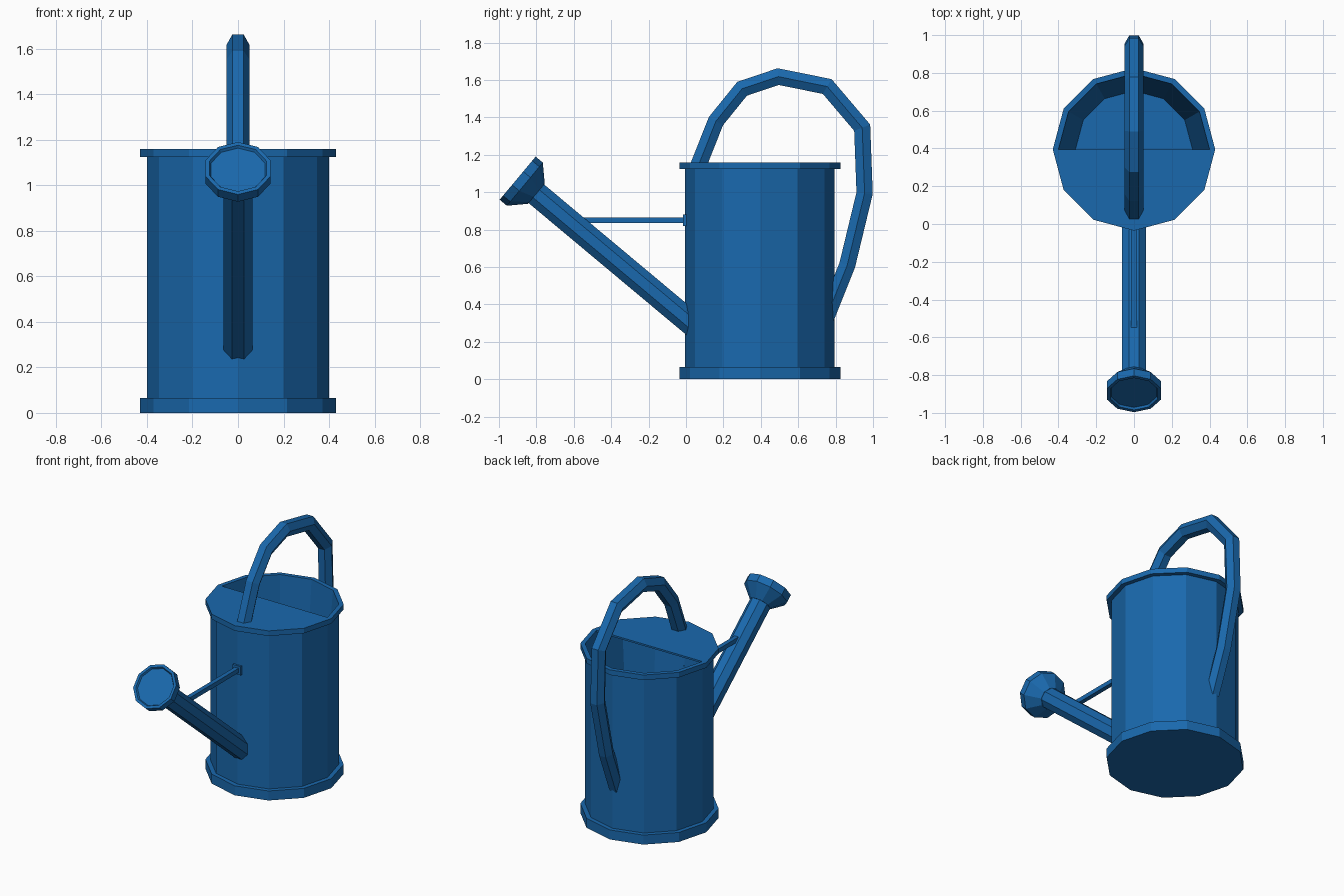
import bpy, bmesh, math
from mathutils import Vector, Matrix

if "Cube" in bpy.data.objects:
    bpy.data.objects.remove(bpy.data.objects["Cube"])

blue = bpy.data.materials.new("blue_paint")
blue.diffuse_color = (0.01, 0.14, 0.42, 1)
blue.use_nodes = True
blue.node_tree.nodes["Principled BSDF"].inputs["Base Color"].default_value = blue.diffuse_color
CY = 0.395  # body centre in y


def finish(name, bm):
    bmesh.ops.remove_doubles(bm, verts=bm.verts, dist=1e-5)
    bmesh.ops.recalc_face_normals(bm, faces=bm.faces)
    me = bpy.data.meshes.new(name)
    bm.to_mesh(me)
    bm.free()
    me.materials.append(blue)
    ob = bpy.data.objects.new(name, me)
    bpy.context.collection.objects.link(ob)
    return ob


def skin(name, rings):
    """Join successive rings of points and cap both ends."""
    bm = bmesh.new()
    loops = [[bm.verts.new(p) for p in r] for r in rings]
    n = len(loops[0])
    for a, b in zip(loops, loops[1:]):
        for i in range(n):
            j = (i + 1) % n
            bm.faces.new((a[i], a[j], b[j], b[i]))
    bm.faces.new(loops[0])
    bm.faces.new(loops[-1])
    return finish(name, bm)


def lathe(name, profile, sides, origin, axis=(0, 0, 1), phase=0.0):
    """Turn (radius, height) pairs about an axis lying in the yz plane."""
    w = Vector(axis).normalized()
    u = Vector((1, 0, 0))
    v = w.cross(u)
    angles = [phase + 2 * math.pi * i / sides for i in range(sides)]
    return skin(name, [[Vector(origin) + w * h + (u * math.cos(a) + v * math.sin(a)) * r
                        for a in angles] for r, h in profile])


def sweep(name, path, radius, sides):
    """Mitred tube along (y, z) points in the x = 0 plane."""
    pts = [Vector((0, y, z)) for y, z in path]
    rings = []
    for i, p in enumerate(pts):
        d0 = (p - pts[i - 1]).normalized() if i else (pts[1] - p).normalized()
        d1 = (pts[i + 1] - p).normalized() if i < len(pts) - 1 else d0
        t = (d0 + d1).normalized()
        side = t.cross(Vector((1, 0, 0))) / t.dot(d0)
        rings.append([p + Vector((radius * math.cos(a), 0, 0)) + side * radius * math.sin(a)
                      for a in (2 * math.pi * k / sides for k in range(sides))])
    return skin(name, rings)


def box(name, centre, size):
    bm = bmesh.new()
    bmesh.ops.create_cube(bm, size=1, matrix=Matrix.Translation(centre) @ Matrix.Diagonal((*size, 1)))
    return finish(name, bm)


# Hollow can with raised bottom and top rims
lathe("can_body", [(0.43, 0), (0.43, 0.065), (0.40, 0.065), (0.40, 1.125), (0.43, 1.125),
                   (0.43, 1.16), (0.40, 1.16), (0.31, 0.1)], 12, (0, CY, 0))

# Half lid over the front of the opening
half = [math.pi + math.pi * i / 6 for i in range(7)]
skin("half_lid", [[(0.4 * math.cos(a), CY + 0.4 * math.sin(a), z) for a in half]
                  for z in (1.148, 1.16)])

# Arched handle
sweep("handle", [(0.065, 1.14), (0.16, 1.38), (0.30, 1.553), (0.493, 1.618), (0.755, 1.565),
                 (0.942, 1.345), (0.955, 0.995), (0.862, 0.61), (0.75, 0.33)], 0.05, 6)

# Spout and sprinkler rose share one axis
face = Vector((0, -0.90, 1.075))
axis = Vector((0, -0.767, 0.641))
lathe("spout", [(0.07, -1.23), (0.07, -0.09)], 8, face, axis, math.pi / 8)
lathe("sprinkler_rose", [(0.07, -0.13), (0.15, -0.05), (0.15, 0), (0.132, 0), (0.125, -0.012)],
      10, face, axis, math.pi / 2)

# Brace between spout and can, with its mounting plate
box("brace", (0, -0.28, 0.85), (0.03, 0.57, 0.03))
box("brace_plate", (0, 0.003, 0.85), (0.06, 0.036, 0.06))
